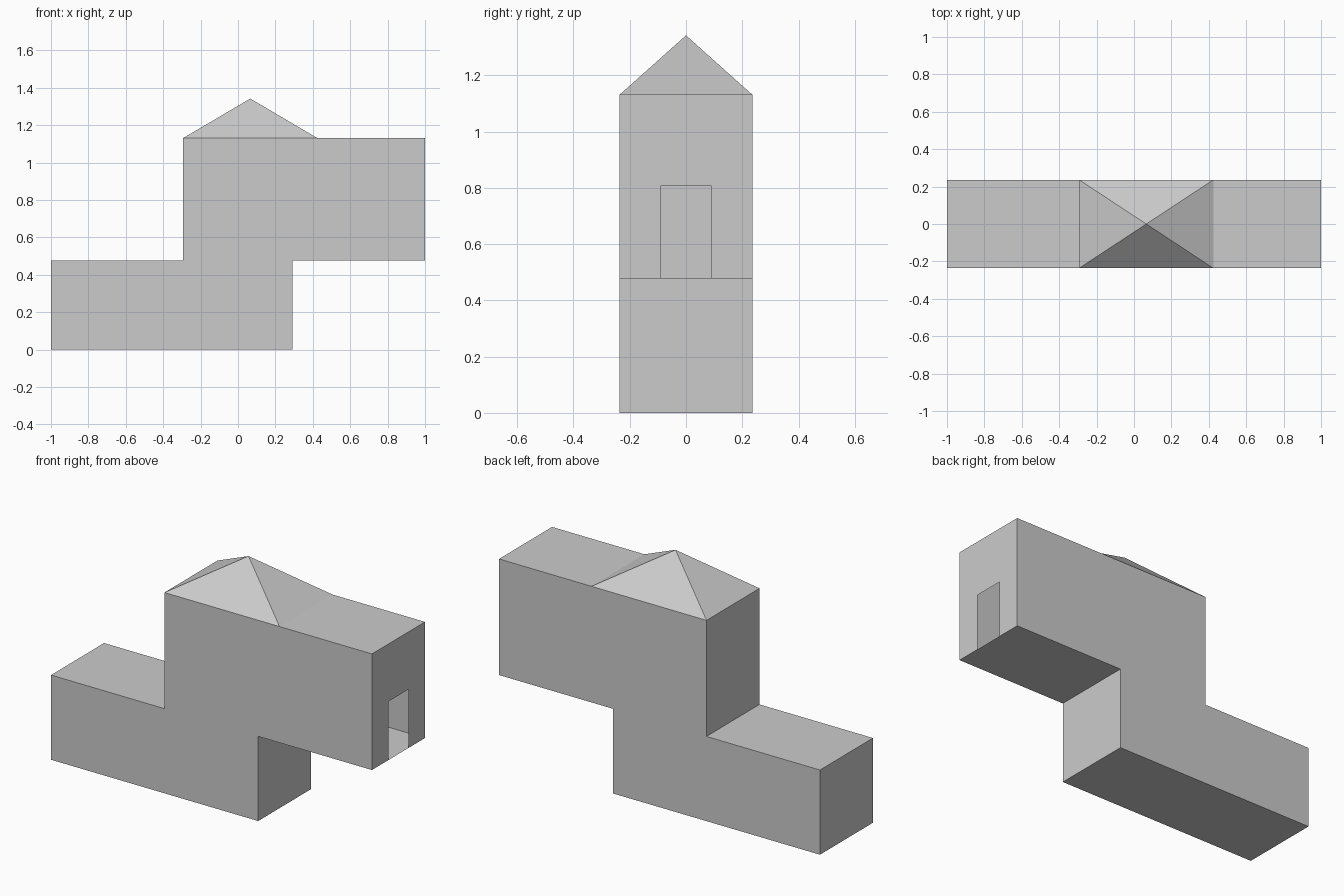
import bpy
import bmesh

cube = bpy.data.objects.get("Cube")
if cube:
    bpy.data.objects.remove(cube, do_unlink=True)

HALF = 0.236           # half depth of the building
FLOOR, EAVES, PEAK = 0.477, 1.131, 1.342
DOOR_HALF, DOOR_TOP = 0.09, 0.807
TOWER_LEFT, TOWER_RIGHT, STEP = -0.293, 0.424, 0.291

grey = bpy.data.materials.new("light_grey")
grey.use_nodes = True
colour = (0.6, 0.6, 0.6, 1)
grey.diffuse_color = colour
grey.node_tree.nodes["Principled BSDF"].inputs["Base Color"].default_value = colour


def make_object(name, polygons):
    """Flat shaded object from polygons, welded where they meet."""
    bm = bmesh.new()
    for points in polygons:
        bm.faces.new([bm.verts.new(p) for p in points])
    bmesh.ops.remove_doubles(bm, verts=bm.verts, dist=0.0001)
    bmesh.ops.recalc_face_normals(bm, faces=bm.faces)
    mesh = bpy.data.meshes.new(name)
    bm.to_mesh(mesh)
    bm.free()
    mesh.materials.append(grey)
    obj = bpy.data.objects.new(name, mesh)
    bpy.context.collection.objects.link(obj)
    return obj


# Hollow stepped body: one side profile swept across the depth
profile = [(-1, 0), (STEP, 0), (STEP, FLOOR), (1, FLOOR), (1, EAVES),
           (TOWER_LEFT, EAVES), (TOWER_LEFT, FLOOR), (-1, FLOOR)]
walls = [[(x, y, z) for x, z in profile] for y in (-HALF, HALF)]
for i, (x0, z0) in enumerate(profile):
    x1, z1 = profile[(i + 1) % len(profile)]
    if x0 == x1 == 1:
        # End wall with an open doorway reaching down to the floor
        half = [(HALF, EAVES), (HALF, FLOOR), (DOOR_HALF, FLOOR), (DOOR_HALF, DOOR_TOP)]
        outline = half + [(-y, z) for y, z in reversed(half)]
        walls.append([(1, y, z) for y, z in outline])
    else:
        walls.append([(x0, -HALF, z0), (x1, -HALF, z1), (x1, HALF, z1), (x0, HALF, z0)])
make_object("building_body", walls)

# Pyramid roof over the tower part
corners = [(TOWER_LEFT, -HALF, EAVES), (TOWER_RIGHT, -HALF, EAVES),
           (TOWER_RIGHT, HALF, EAVES), (TOWER_LEFT, HALF, EAVES)]
apex = ((TOWER_LEFT + TOWER_RIGHT) / 2, 0, PEAK)
slopes = [[corners[i], corners[(i + 1) % 4], apex] for i in range(4)]
make_object("pyramid_roof", slopes + [corners])
